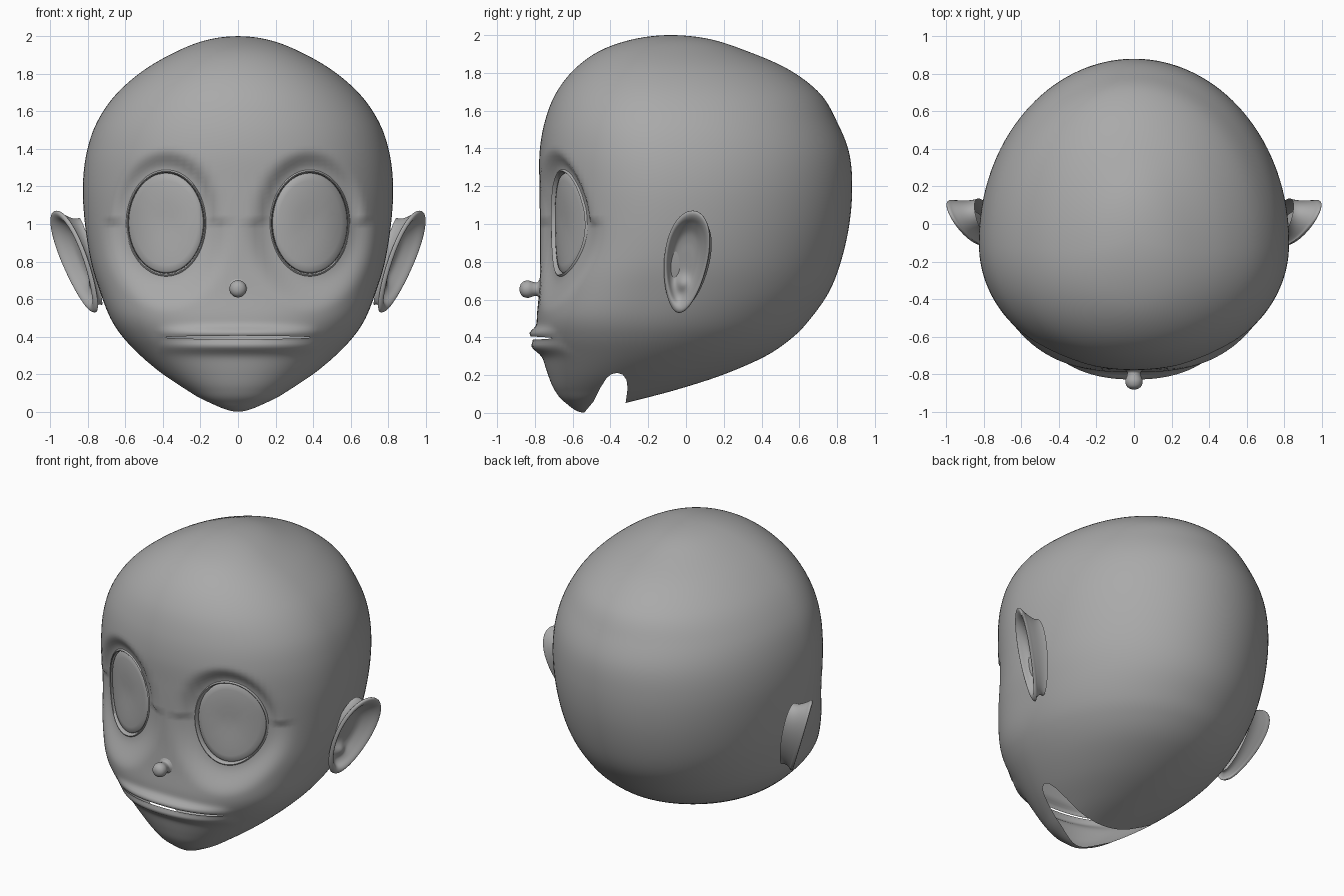
import bpy, bmesh, math
from mathutils import Vector
from mathutils.bvhtree import BVHTree

if "Cube" in bpy.data.objects:
    bpy.data.objects.remove(bpy.data.objects["Cube"])

clay = bpy.data.materials.new("clay_grey")
clay.diffuse_color = (0.4, 0.4, 0.4, 1)
clay.use_nodes = True
clay.node_tree.nodes["Principled BSDF"].inputs["Base Color"].default_value = clay.diffuse_color
wall = bpy.data.materials.new("cut_wall")


def finish(name, bm, mat=clay, angle=50):
    """Turn a bmesh into a smooth shaded object."""
    bmesh.ops.remove_doubles(bm, verts=bm.verts, dist=1e-5)
    bmesh.ops.recalc_face_normals(bm, faces=bm.faces)
    me = bpy.data.meshes.new(name)
    bm.to_mesh(me)
    bm.free()
    me.materials.append(mat)
    ob = bpy.data.objects.new(name, me)
    bpy.context.collection.objects.link(ob)
    activate(ob)
    bpy.ops.object.shade_smooth_by_angle(angle=math.radians(angle))
    return ob


def activate(ob):
    bpy.ops.object.select_all(action='DESELECT')
    ob.select_set(True)
    bpy.context.view_layer.objects.active = ob


def skin(bm, rings):
    """Bridge closed rings of points with quads."""
    rows = [[bm.verts.new(p) for p in r] for r in rings]
    n = len(rows[0])
    for a, b in zip(rows, rows[1:]):
        for i in range(n):
            bm.faces.new((a[i], a[(i + 1) % n], b[(i + 1) % n], b[i]))
    return rows


def prism(bm, a, b):
    rows = skin(bm, [a, b])
    bm.faces.new(rows[0])
    bm.faces.new(rows[1])


def spline(rows, steps):
    """Catmull-Rom through the rows."""
    out = []
    for p0, p1, p2, p3 in zip(rows, rows[1:], rows[2:], rows[3:]):
        for s in range(steps):
            t = s / steps
            out.append([0.5 * (2 * b + (c - a) * t + (2 * a - 5 * b + 4 * c - d) * t * t
                               + (3 * b - a - 3 * c + d) * t ** 3)
                        for a, b, c, d in zip(p0, p1, p2, p3)])
    return out + [list(rows[-2])]


def smooth(a, b, x):
    t = min(1, max(0, (x - a) / (b - a)))
    return t * t * (3 - 2 * t)


EX, EZ, EW, EH = 0.383, 1.005, 0.21, 0.28      # eye centre and half size


def sculpt(x, y, z):
    """Sink the eye sockets and push out the lips."""
    if y > -0.2:
        return y
    r = math.hypot((abs(x) - EX) / EW, (z - EZ) / EH)
    y += 0.055 * (1 - smooth(1.02, 1.42 if z > EZ else 1.7, r))
    m = max(0, 1 - (x / 0.43) ** 2) ** 0.7
    y -= m * (0.042 * math.exp(-((z - 0.42) / 0.03) ** 2)
              + 0.045 * math.exp(-((z - 0.352) / 0.038) ** 2))
    return y


# Head: height, half width, front y, back y
profile = [
    (0.0, 0.0, -0.53, -0.53), (0.055, 0.165, -0.64, -0.31), (0.12, 0.28, -0.695, -0.06),
    (0.20, 0.40, -0.73, 0.19), (0.30, 0.52, -0.76, 0.42), (0.40, 0.615, -0.782, 0.565),
    (0.50, 0.68, -0.79, 0.66), (0.64, 0.735, -0.778, 0.757), (0.80, 0.783, -0.772, 0.82),
    (1.0, 0.815, -0.773, 0.865), (1.2, 0.826, -0.776, 0.88), (1.38, 0.806, -0.775, 0.863),
    (1.54, 0.752, -0.748, 0.80), (1.69, 0.65, -0.69, 0.71), (1.82, 0.50, -0.59, 0.54),
    (1.92, 0.325, -0.45, 0.31), (1.98, 0.165, -0.27, 0.12), (2.0, 0.0, -0.08, -0.08)]


def mirror_row(r):
    return (r[0], -r[1], r[3], r[2])


rings = []
for z, w, f, b in spline([mirror_row(profile[1])] + profile + [mirror_row(profile[-2])], 8):
    c = f + (b - f) * 0.41
    n = 2.08 + 0.5 * math.exp(-((z - 0.55) / 0.25) ** 2)
    ring = []
    for i in range(128):
        t = 2 * math.pi * i / 128
        e = 2 / n if math.sin(t) < 0 else 1.0
        x = w * math.copysign(abs(math.cos(t)) ** e, math.cos(t))
        y = c + (c - f if math.sin(t) < 0 else b - c) * math.copysign(abs(math.sin(t)) ** e, math.sin(t))
        ring.append((x, sculpt(x, y, z), z))
    rings.append(ring)
bm = bmesh.new()
skin(bm, rings)
bmesh.ops.remove_doubles(bm, verts=bm.verts, dist=1e-5)
tree = BVHTree.FromBMesh(bm)
head = finish("head", bm)


def face_y(x, z):
    return tree.ray_cast(Vector((x, -2, z)), Vector((0, 1, 0)))[0].y


def eye_ring(side, k, n=64):
    ang = [2 * math.pi * i / n for i in range(n)]
    return [(side * (EX + EW * k * math.cos(a)), EZ + EH * k * math.sin(a)) for a in ang]


# Cutters: eye openings, mouth slit, neck opening
bm = bmesh.new()
for s in (-1, 1):
    prism(bm, *[[(x, y, z) for x, z in eye_ring(s, 0.985)] for y in (-1.2, -0.3)])
lens = [(0.385 * math.cos(a), 0.396 + 0.009 * math.sin(a))
        for a in [2 * math.pi * (i + 0.5) / 40 for i in range(40)]]
prism(bm, *[[(x, y, z) for x, z in lens] for y in (-1.2, -0.55)])
notch = [(-0.545, -0.1), (-0.54, 0.0), (-0.49, 0.06), (-0.455, 0.13), (-0.42, 0.185),
         (-0.395, 0.205), (-0.365, 0.212), (-0.335, 0.203), (-0.315, 0.175), (-0.309, 0.13),
         (-0.32, 0.05), (-0.32, -0.1)]
prism(bm, *[[(x, y, z) for y, z in notch] for x in (-1, 1)])
cutter = finish("cutter", bm, wall)
cutter.hide_render = True
mod = head.modifiers.new("openings", 'BOOLEAN')
mod.operation, mod.solver, mod.object = 'DIFFERENCE', 'EXACT', cutter
mod.material_mode = 'TRANSFER'
activate(head)
bpy.ops.object.modifier_move_to_index(modifier="openings", index=0)
bpy.ops.object.modifier_apply(modifier="openings")
# Leave the openings hollow
bm = bmesh.new()
bm.from_mesh(head.data)
walls = [i for i, m in enumerate(head.data.materials) if m == wall]
bmesh.ops.delete(bm, geom=[f for f in bm.faces if f.material_index in walls], context='FACES')
bm.to_mesh(head.data)
bm.free()
head.data.materials.clear()
head.data.materials.append(clay)
bpy.data.objects.remove(cutter)
bpy.data.materials.remove(wall)

# Eyelid rims and eyes
lid = [(1.02, 0.004), (1.005, -0.006), (0.985, -0.009), (0.965, -0.004), (0.955, 0.012), (0.95, 0.04)]
eye = [(0.955, 0.035), (0.945, 0.016), (0.92, 0.009), (0.8, 0.004), (0.6, 0.0), (0.4, 0.0), (0.2, 0.002), (0, 0.004)]
for s, label in ((-1, "right"), (1, "left")):
    for name, steps in (("eyelid_rim", lid), ("eye", eye)):
        bm = bmesh.new()
        skin(bm, [[(x, face_y(x, z) + d, z) for x, z in eye_ring(s, k)] for k, d in steps])
        ob = finish(f"{label}_{name}", bm)
        # Make the open shells face forward
        if sum(p.normal.y for p in ob.data.polygons) > 0:
            ob.data.flip_normals()

# Button nose on a short stem
bm = bmesh.new()
nose = spline([(-0.75, 0.09), (-0.765, 0.07), (-0.785, 0.038), (-0.805, 0.037), (-0.835, 0.046),
               (-0.862, 0.04), (-0.877, 0.022), (-0.881, 0.0), (-0.877, -0.022)], 4)
skin(bm, [[(r * math.cos(a), y, 0.655 + r * math.sin(a))
           for a in [2 * math.pi * i / 32 for i in range(32)]] for y, r in nose])
finish("nose", bm)

# Ears: outline scale, blend from skull plane (0) to rim plane (1), depth offset
ear = [(0.98, 0, 0), (0.86, 0.35, 0), (0.86, 0.6, 0), (0.95, 0.88, 0), (1.0, 1, -0.005), (0.99, 1, 0.01),
       (0.93, 1, 0.015), (0.85, 1, 0.005), (0.74, 1, -0.025), (0.58, 1, -0.055), (0.4, 1, -0.065),
       (0.2, 1, -0.065), (0, 1, -0.065), (0, 1, -0.065)]
for s, label in ((-1, "right"), (1, "left")):
    rings = []
    for j, (k, mix, d) in enumerate(spline(ear, 4)):
        ring = []
        for i in range(64):
            a = 2 * math.pi * i / 64
            u = 0.116 * math.cos(a) * (1 + 0.18 * math.sin(a)) * k
            v = 0.27 * math.sin(a) * k
            y, z = u + 0.13 * v + 0.04 * (1 - mix), 0.80 + v
            x = (1 - mix) * (0.68 + 0.2 * (z - 0.53)) + mix * (0.865 + 0.3 * (z - 0.8) + 0.55 * y) + d
            if j > 20:      # small ridge inside the bowl
                x += 0.035 * math.exp(-((y + 0.02) / 0.04) ** 2 - ((z - 0.68) / 0.045) ** 2)
            ring.append((s * x, y, z))
        rings.append(ring)
    bm = bmesh.new()
    skin(bm, rings)
    ob = finish(f"{label}_ear", bm)
    # The rim's bowl and back must face outward
    bowl = max(ob.data.polygons, key=lambda p: p.normal.x * s * (abs(p.center.x) > 0.85))
    low = min(ob.data.polygons, key=lambda p: (p.center - Vector((s * 0.8, 0, 0.8))).length)
    if low.normal.x * s < 0:
        ob.data.flip_normals()
